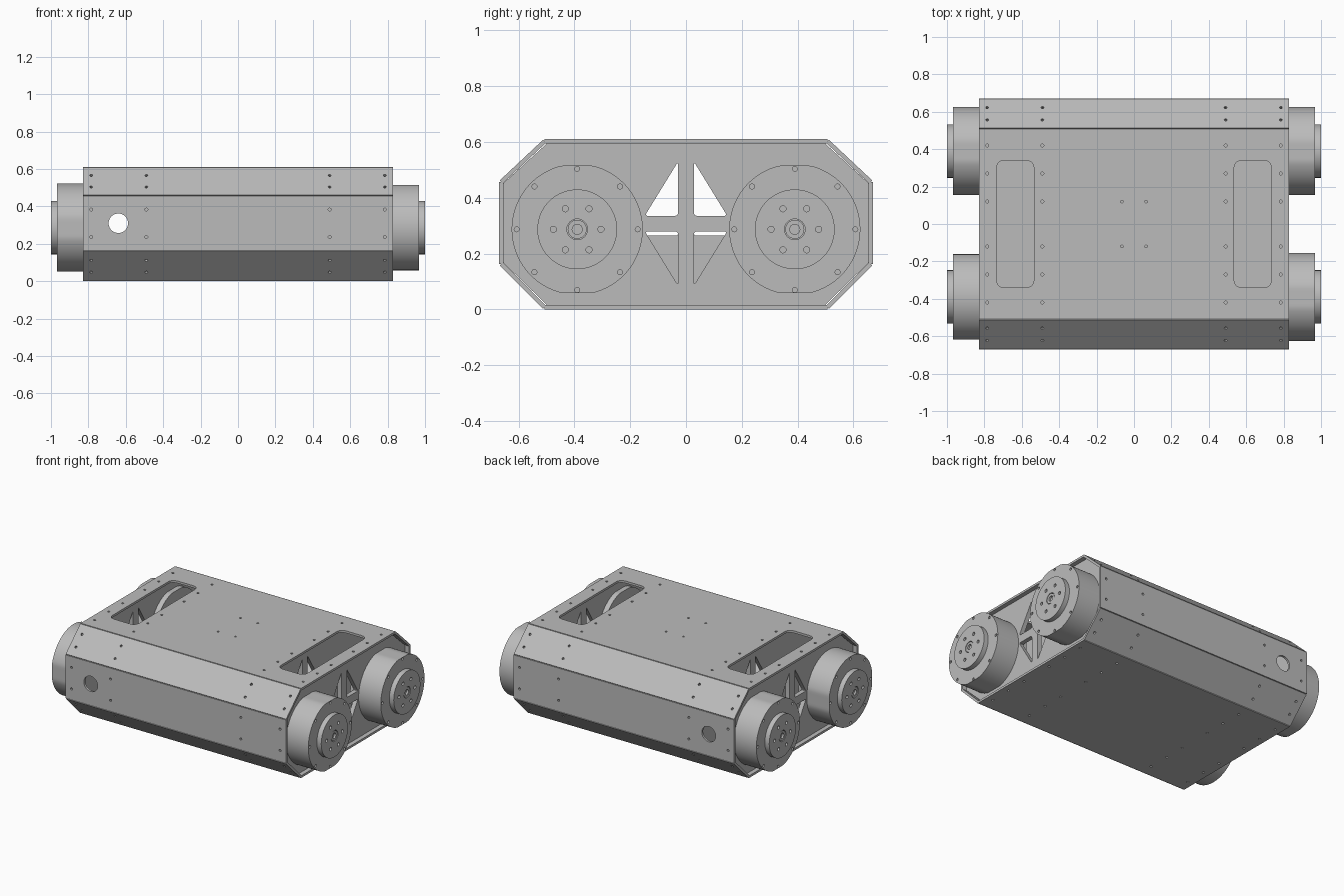
import bpy, bmesh, math
from mathutils import Matrix, Vector

cube = bpy.data.objects.get("Cube")
if cube:
    bpy.data.objects.remove(cube)

metal = bpy.data.materials.new("machined_grey")
metal.use_nodes = True
GREY = (0.5, 0.5, 0.5, 1)
metal.diffuse_color = GREY
metal.node_tree.nodes["Principled BSDF"].inputs["Base Color"].default_value = GREY


def circle(x, y, r, n=16):
    return [(x + r * math.cos(math.tau * i / n), y + r * math.sin(math.tau * i / n)) for i in range(n)]


def ring(count, radius, r, start=0.0):
    """Bolt circle: a list of round holes."""
    steps = [start + math.tau * i / count for i in range(count)]
    return [circle(radius * math.cos(a), radius * math.sin(a), r) for a in steps]


def rounded(points, r, steps=5):
    """Polygon with softened corners."""
    out = []
    pts = [Vector(p) for p in points]
    for i, p in enumerate(pts):
        a = p + (pts[i - 1] - p).normalized() * r
        b = p + (pts[(i + 1) % len(pts)] - p).normalized() * r
        for k in range(steps + 1):
            t = k / steps
            out.append(tuple(a * (1 - t) ** 2 + p * (2 * t * (1 - t)) + b * t ** 2))
    return out


def box(w, h, x=0.0, y=0.0):
    return [(x - w, y - h), (x + w, y - h), (x + w, y + h), (x - w, y + h)]


def plate(name, loops, depth, frame):
    """Extrude an outline with holes; the outer face lies on the frame's plane."""
    curve = bpy.data.curves.new(name, "CURVE")
    curve.dimensions = "2D"
    curve.fill_mode = "BOTH"
    curve.extrude = depth / 2
    for loop in loops:
        spline = curve.splines.new("POLY")
        spline.points.add(len(loop) - 1)
        for point, (x, y) in zip(spline.points, loop):
            point.co = (x, y, 0, 1)
        spline.use_cyclic_u = True
    temp = bpy.data.objects.new("temp", curve)
    bpy.context.collection.objects.link(temp)
    graph = bpy.context.evaluated_depsgraph_get()
    mesh = bpy.data.meshes.new_from_object(temp.evaluated_get(graph))
    bpy.data.objects.remove(temp)
    bm = bmesh.new()
    bm.from_mesh(mesh)
    bmesh.ops.remove_doubles(bm, verts=bm.verts, dist=1e-5)
    bmesh.ops.translate(bm, verts=bm.verts, vec=(0, 0, -depth / 2))
    bm.transform(frame)
    bmesh.ops.recalc_face_normals(bm, faces=bm.faces)
    for f in bm.faces:
        f.smooth = True
    bm.to_mesh(mesh)
    bm.free()
    mesh.set_sharp_from_angle(angle=math.radians(30))
    mesh.materials.clear()
    mesh.materials.append(metal)
    mesh.name = name
    ob = bpy.data.objects.new(name, mesh)
    bpy.context.collection.objects.link(ob)
    return ob


def axes(x, y, z, origin):
    m = Matrix((x, y, z)).transposed().to_4x4()
    m.translation = origin
    return m


def side_frame(side, x, y=0.0, z=0.0):
    """Local x runs along y, local y up, local z outward."""
    return axes((0, side, 0), (0, 0, 1), (side, 0, 0), (side * x, y, z))


# Skin panels around the eight-sided section, clockwise from the top
T, HALF = 0.015, 0.83
section = [(-.51, .61), (.51, .61), (.67, .46), (.67, .16),
           (.51, 0), (-.51, 0), (-.67, .16), (-.67, .46)]
names = ["top_panel", "back_upper_panel", "back_panel", "back_lower_panel",
         "bottom_panel", "front_lower_panel", "front_panel", "front_upper_panel"]
rows = {"top": (.12, .27, .42), "bottom": (.12, .27, .42), "back": (.073,), "front": (.073,)}
for i, name in enumerate(names):
    p, q = Vector(section[i]), Vector(section[(i + 1) % 8])
    d, mid = (q - p).normalized(), (p + q) / 2
    frame = axes((1, 0, 0), (0, d.x, d.y), (0, -d.y, d.x), (0, mid.x, mid.y))
    loops = [box(HALF, (q - p).length / 2 - .003)]
    heights = (.045,) if "er_" in name else rows[name.split("_")[0]]
    loops += [circle(sx * x, sv * v, .008, 12) for x in (.49, .785)
              for v in heights for sx in (-1, 1) for sv in (-1, 1)]
    if name == "top_panel":
        loops += [circle(sx * .065, sv * .12, .007, 12) for sx in (-1, 1) for sv in (-1, 1)]
        loops += [rounded(box(.1, .34, sx * .635), .045) for sx in (-1, 1)]
    if name in ("front_panel", "back_panel"):
        loops.append(circle(-.64, 0, .052, 40))
    plate(name, loops, T, frame)

# Side plates and inner bulkheads with triangular windows
outline = [(y * .977, .305 + (z - .305) * .95) for y, z in section]
for side, label in ((1, "left"), (-1, "right")):
    windows = []
    ribs = []
    for s in (-1, 1):
        windows.append(rounded([(s * .028, .335), (s * .028, .53), (s * .148, .335)], .014))
        windows.append(rounded([(s * .028, .28), (s * .028, .085), (s * .148, .28)], .014))
        ribs.append(rounded([(s * .028, .264), (s * .028, .54), (s * .2, .264)], .012))
    plate(label + "_side_plate", [outline] + windows, .03, side_frame(side, .8))
    plate(label + "_bulkhead", [outline] + ribs, .03, side_frame(side, .505))

    # Wheel drives: flat-sided drum, drilled face, stepped hub and bushing
    for y, end in ((-.39, "front"), (.39, "back")):
        tag = f"{end}_{label}_"
        turned = side < 0 and end == "front"
        drum = []
        for a, b in circle(0, 0, .235, 96):
            b = max(-.2285, min(.2285, b))
            drum.append((b, a) if turned else (a, b))
        centre = (y, .287)
        bolts = ring(8, .217, .009, 0)
        plate(tag + "drum", [drum], .217, side_frame(side, .952, *centre))
        plate(tag + "drum_face", [drum] + bolts, .015, side_frame(side, .967, *centre))
        disc = circle(0, 0, .143, 64)
        plate(tag + "hub", [disc], .018, side_frame(side, .985, *centre))
        plate(tag + "hub_face", [disc, circle(0, 0, .037, 32)] + ring(6, .085, .011),
              .015, side_frame(side, 1.0, *centre))
        plate(tag + "bushing", [circle(0, 0, .034, 32), circle(0, 0, .018, 24)],
              .013, side_frame(side, .998, *centre))
